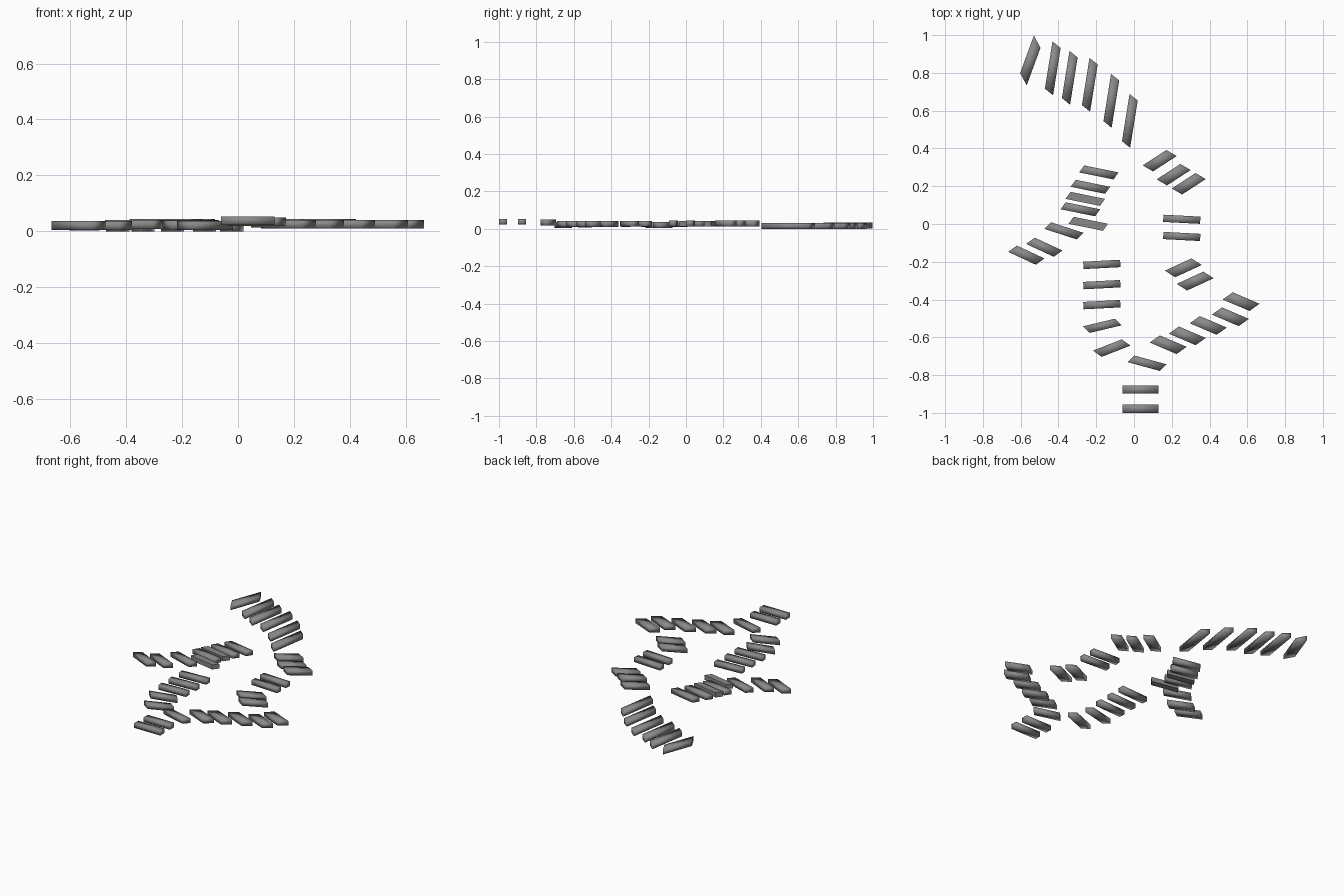
import bpy
from mathutils import Vector

THICK = 0.031
SHIFT = Vector((0.004, -0.004))

grey = bpy.data.materials.new("dark_grey")
grey.diffuse_color = (0.25, 0.25, 0.25, 1)


def slab(name, x, y, z, u, v, smooth=True):
    """Skewed flat slab centred on x, y; u is its long edge, v its short edge."""
    c, u, v = Vector((x, y)) + SHIFT, Vector(u) * 0.515, Vector(v) * 0.515
    plan = [c - u - v, c + u - v, c + u + v, c - u + v]
    if u.cross(v) < 0:
        plan.reverse()
    verts = [(p.x, p.y, h) for h in (z, z + THICK) for p in plan]
    faces = [(3, 2, 1, 0), (4, 5, 6, 7)]
    faces += [(i, (i + 1) % 4, (i + 1) % 4 + 4, i + 4) for i in range(4)]
    mesh = bpy.data.meshes.new(name)
    mesh.from_pydata(verts, [], faces)
    mesh.materials.append(grey)
    if smooth:
        mesh.shade_smooth()  # soft shading across the slab edges
    bpy.context.collection.objects.link(bpy.data.objects.new(name, mesh))


# each run: name, base height, long edge, short edge, slab centres
RUNS = [
    # long slabs at the back
    ("tail_end", 0.003, (0.071, 0.193), (0.034, -0.063), [(-0.553, 0.870)]),
    ("tail", 0.0, (0.039, 0.243), (0.042, -0.034),
     [(-0.434, 0.828), (-0.344, 0.778), (-0.238, 0.741), (-0.124, 0.656), (-0.026, 0.55)]),
    # right side
    ("right_upper", 0.013, (0.122, 0.079), (0.053, -0.031),
     [(0.132, 0.339), (0.206, 0.265), (0.286, 0.217)]),
    ("right_middle", 0.013, (0.19, -0.01), (-0.003, -0.037), [(0.249, 0.029), (0.249, -0.062)]),
    ("right_lower", 0.012, (0.137, 0.063), (0.053, -0.034), [(0.257, -0.228), (0.32, -0.298)]),
    ("right_branch", 0.010, (0.138, -0.059), (0.052, 0.037),
     [(0.563, -0.407), (0.506, -0.487), (0.389, -0.533), (0.278, -0.588), (0.177, -0.635)]),
    # front junction and entry
    ("junction", 0.018, (0.165, -0.045), (0.035, 0.034), [(0.065, -0.733)]),
    ("entry", 0.022, (0.186, 0), (0, -0.042), [(0.031, -0.873), (0.031, -0.974)]),
    # left side
    ("left_turn", 0.005, (0.148, 0.058), (0.045, -0.032), [(-0.122, -0.653)]),
    ("left_bend", 0.007, (0.165, 0.039), (0.034, -0.034), [(-0.172, -0.535)]),
    ("left_column", 0.010, (0.19, 0.01), (0.003, -0.038),
     [(-0.174, -0.423), (-0.174, -0.317), (-0.174, -0.21)]),
    ("left_upper", 0.012, (0.177, -0.036), (-0.026, -0.036),
     [(-0.19, 0.277), (-0.235, 0.201), (-0.288, 0.082)]),
    ("left_flat", 0.012, (0.177, -0.036), (-0.026, -0.036), [(-0.262, 0.137), (-0.246, 0.005)]),
    ("left_link", 0.009, (0.167, -0.054), (-0.034, -0.034), [(-0.376, -0.032)]),
    ("left_branch", 0.005, (0.142, -0.066), (-0.045, -0.032), [(-0.479, -0.119), (-0.574, -0.161)]),
]

for name, z, u, v, centres in RUNS:
    for i, (x, y) in enumerate(centres, 1):
        slab(f"{name}_slab_{i}", x, y, z, u, v, smooth=name != "left_flat")
